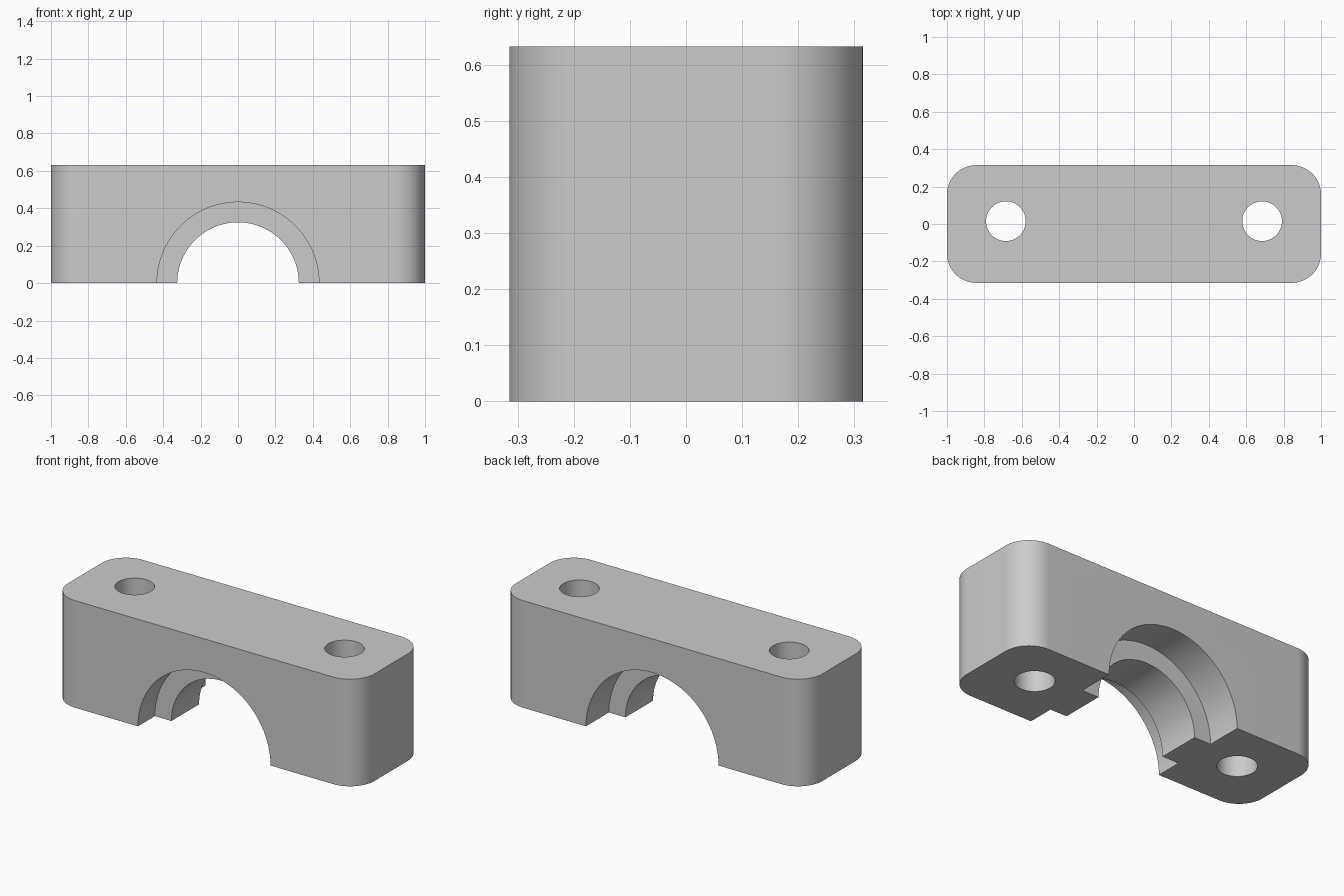
import bpy, bmesh, math

if "Cube" in bpy.data.objects:
    bpy.data.objects.remove(bpy.data.objects["Cube"], do_unlink=True)

LENGTH, DEPTH, HEIGHT = 2.0, 0.63, 0.632
CORNER = 0.158
FRONT, BACK = -DEPTH / 2, DEPTH / 2
RIB_FRONT, RIB_BACK = -0.157, 0.101

grey = bpy.data.materials.new("plain_grey")
grey.use_nodes = True
colour = (0.6, 0.6, 0.6, 1)
grey.diffuse_color = colour
grey.node_tree.nodes["Principled BSDF"].inputs["Base Color"].default_value = colour


def block(name):
    """Rectangular block with rounded upright corners, standing on the ground."""
    bm = bmesh.new()
    bmesh.ops.create_cube(bm, size=1)
    for v in bm.verts:
        v.co = (v.co.x * LENGTH, v.co.y * DEPTH, (v.co.z + 0.5) * HEIGHT)
    upright = [e for e in bm.edges
               if abs(e.verts[0].co.z - e.verts[1].co.z) > HEIGHT / 2]
    bmesh.ops.bevel(bm, geom=upright, offset=CORNER, segments=20,
                    profile=0.5, affect='EDGES')
    mesh = bpy.data.meshes.new(name)
    bm.to_mesh(mesh)
    bm.free()
    mesh.materials.append(grey)
    obj = bpy.data.objects.new(name, mesh)
    bpy.context.collection.objects.link(obj)
    return obj


def cut_cylinder(body, radius, length, centre, tilt=0):
    """Subtract a cylinder from the body and discard the cutter."""
    bpy.ops.mesh.primitive_cylinder_add(vertices=96, radius=radius, depth=length,
                                        location=centre, rotation=(tilt, 0, 0))
    cutter = bpy.context.object
    cutter.name = "cutter"
    cutter.hide_render = True
    cutter.data.materials.append(grey)
    mod = body.modifiers.new("cut", 'BOOLEAN')
    mod.operation, mod.solver, mod.object = 'DIFFERENCE', 'EXACT', cutter
    bpy.ops.object.select_all(action='DESELECT')
    body.select_set(True)
    bpy.context.view_layer.objects.active = body
    bpy.ops.object.modifier_apply(modifier=mod.name)
    bpy.data.objects.remove(cutter, do_unlink=True)


def cut_bore(body, radius, y0, y1):
    cut_cylinder(body, radius, y1 - y0, (0, (y0 + y1) / 2, 0), math.pi / 2)


clamp = block("clamp_block")

# Shaft bore through the rib, with a wider recess on each face
cut_bore(clamp, 0.325, FRONT - 0.1, BACK + 0.1)
cut_bore(clamp, 0.433, FRONT - 0.1, RIB_FRONT)
cut_bore(clamp, 0.433, RIB_BACK, BACK + 0.1)

# Bolt holes
for side in (-1, 1):
    cut_cylinder(clamp, 0.106, HEIGHT * 2, (side * 0.685, 0.015, HEIGHT / 2))

bpy.ops.object.shade_smooth_by_angle(angle=math.radians(30))
